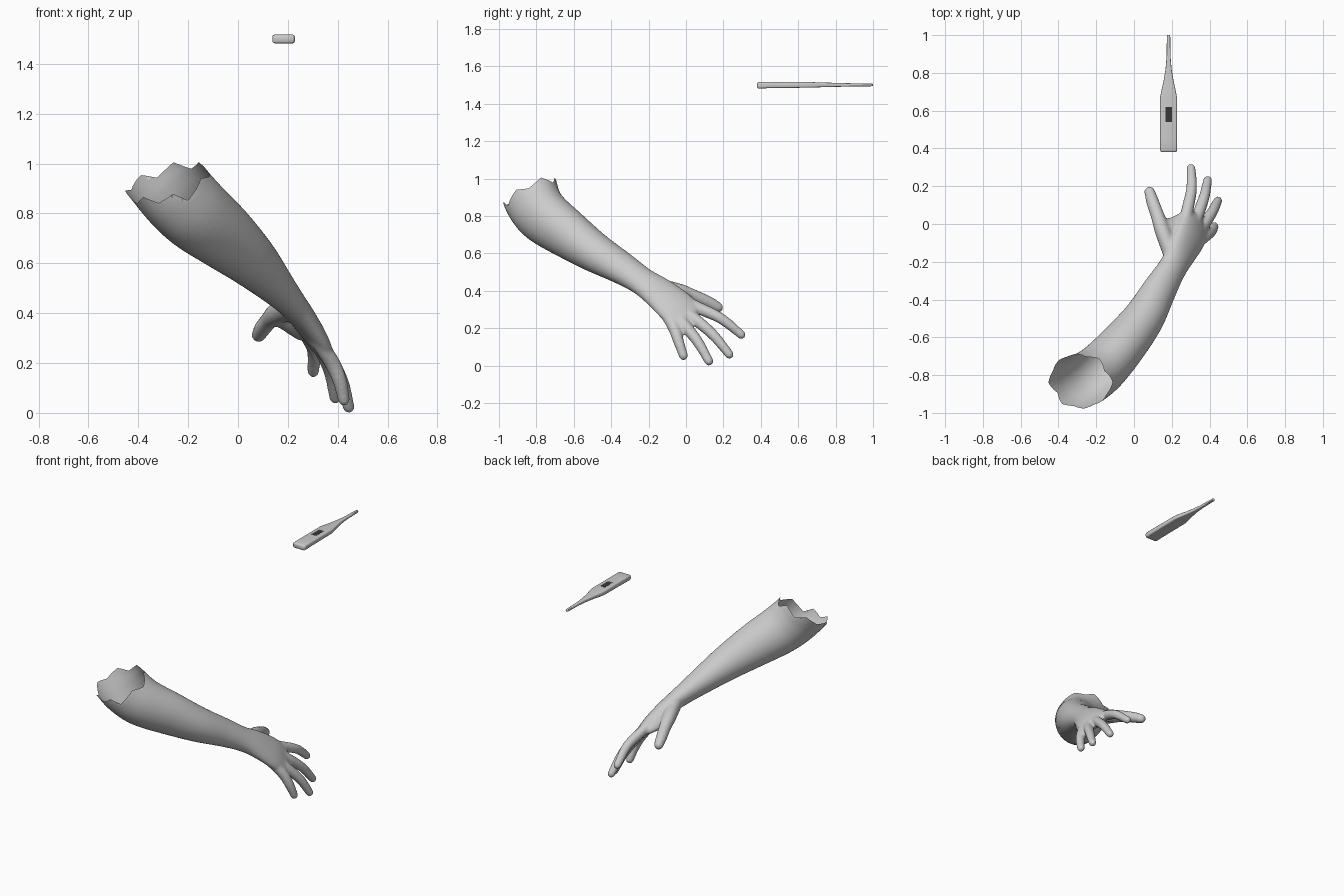
import bpy, bmesh, math
from mathutils import Vector

if "Cube" in bpy.data.objects:
    bpy.data.objects.remove(bpy.data.objects["Cube"])


def material(name, v):
    m = bpy.data.materials.new(name)
    m.diffuse_color = (v, v, v, 1)
    m.use_nodes = True
    m.node_tree.nodes["Principled BSDF"].inputs["Base Color"].default_value = m.diffuse_color
    return m


GREY = material("light grey", 0.6)
DARK = material("dark grey", 0.04)


def new_object(name, bm, mat):
    bmesh.ops.recalc_face_normals(bm, faces=bm.faces)
    me = bpy.data.meshes.new(name)
    bm.to_mesh(me)
    bm.free()
    me.materials.append(mat)
    ob = bpy.data.objects.new(name, me)
    bpy.context.collection.objects.link(ob)
    return ob


def skin_rings(bm, rings):
    """Bridge rings of points and cap both ends."""
    vs = [[bm.verts.new(p) for p in r] for r in rings]
    n = len(vs[0])
    for r, s in zip(vs, vs[1:]):
        for i in range(n):
            j = (i + 1) % n
            bm.faces.new((r[i], r[j], s[j], s[i]))
    bm.faces.new(vs[0][::-1])
    bm.faces.new(vs[-1])


def spline(p, steps):
    """Catmull-Rom through rows of numbers."""
    p = [[2 * a - b for a, b in zip(p[0], p[1])]] + p + [[2 * a - b for a, b in zip(p[-1], p[-2])]]
    out = []
    for k in range(1, len(p) - 2):
        for s in range(steps):
            t = s / steps
            out.append([0.5 * (2 * b + (c - a) * t + (2 * a - 5 * b + 4 * c - d) * t * t
                               + (3 * b - a - 3 * c + d) * t ** 3)
                        for a, b, c, d in zip(*p[k - 1:k + 3])])
    return out + [p[-2]]


def limb(bm, rows, wide0, wide1, steps=5, n=32):
    """Elliptic tube with round ends; rows are x, y, z, half width, half thickness."""
    pts = spline([list(r) for r in rows], steps)
    cen = [Vector(q[:3]) for q in pts]
    rings = []

    def ring(c, d, wide, a, b):
        w = (wide - d * wide.dot(d)).normalized()
        v = d.cross(w)
        rings.append([c + w * a * math.cos(2 * math.pi * i / n) + v * b * math.sin(2 * math.pi * i / n)
                      for i in range(n)])

    last = len(pts) - 1
    for k, q in enumerate(pts):
        d = (cen[min(k + 1, last)] - cen[max(k - 1, 0)]).normalized()
        wide = Vector(wide0).lerp(Vector(wide1), min(1, 1.3 * k / last))
        a, b = q[3:]
        angles = [80, 60, 40, 20, 0] if k == 0 else [0, 20, 40, 60, 80] if k == last else [0]
        for g in angles:
            s = math.sin(math.radians(g)) * b * (-1 if k == 0 else 1)
            f = math.cos(math.radians(g))
            ring(cen[k] + d * s, d, wide, a * f, b * f)
    skin_rings(bm, rings)


# Forearm and palm
ARM = (-0.774, 0.634, 0)
HAND = (-0.466, 0.735, 0.49)
bm = bmesh.new()
limb(bm, [(-0.42, -0.87, 1.10, .15, .16), (-0.30, -0.84, .945, .148, .16), (-0.235, -0.81, .865, .143, .158),
          (-0.165, -0.755, .795, .137, .152),
          (-0.06, -0.64, .71, .125, .135), (.05, -0.5, .613, .11, .108), (.135, -0.35, .525, .094, .081),
          (.2, -0.24, .455, .083, .062), (.25, -0.15, .395, .096, .052), (.30, -0.06, .32, .110, .044),
          (.33, 0, .262, .107, .034)], ARM, HAND)

# Fingers: knuckle, middle joint, tip
FINGERS = [((.283, .075, .305), (.305, .19, .25), (.302, .296, .166)),
           ((.335, .04, .255), (.372, .145, .165), (.39, .232, .06)),
           ((.365, -.01, .22), (.415, .065, .125), (.444, .123, .023)),
           ((.375, -.065, .205), (.408, -.04, .13), (.425, -.013, .052))]
for base, mid, tip in FINGERS:
    root = Vector(base).lerp(Vector((.22, -.2, .43)), 0.4)
    limb(bm, [(*root, .032, .029), (*base, .033, .032), (*mid, .029, .029), (*tip, .024, .024)],
         HAND, HAND, 6, 16)

# Thumb
limb(bm, [(.2, -.16, .42, .05, .045), (.153, -.04, .396, .045, .042), (.126, .04, .372, .036, .037),
          (.098, .12, .338, .034, .034), (.083, .17, .312, .029, .029)], HAND, HAND, 6, 16)
# Web between thumb and index finger
ALONG = (.38, .67, -.6)
limb(bm, [(.15, -.02, .39, .055, .03), (.205, -.015, .362, .055, .03), (.27, .01, .325, .06, .03)],
     ALONG, ALONG, 4, 16)

arm = new_object("arm_and_hand", bm, GREY)
bpy.context.view_layer.objects.active = arm
arm.select_set(True)
remesh = arm.modifiers.new("merge", 'REMESH')
remesh.mode = 'VOXEL'
remesh.voxel_size = 0.008
smooth = arm.modifiers.new("soften", 'SMOOTH')
smooth.factor = 0.5
smooth.iterations = 8
for m in ("merge", "soften"):
    bpy.ops.object.modifier_apply(modifier=m)

# Torn open upper end
AXIS = Vector((.6, .25, -.75))
TEETH = [0, .05, .0, .045, -.01, .03, .0, .03, -.02, .03, -.01, .02, -.035, .03]


def above(p):
    """Height of a point over the ragged rim."""
    u = math.atan2(p.y + .84, p.x + .29) / (2 * math.pi) % 1 * len(TEETH)
    i = int(u) % len(TEETH)
    jag = TEETH[i] + (TEETH[(i + 1) % len(TEETH)] - TEETH[i]) * (u - int(u))
    return p.z - (.908 + .25 * (p.x + .29) + .38 * (p.y + .83) + jag * 0.9)


bm = bmesh.new()
bm.from_mesh(arm.data)
bmesh.ops.delete(bm, geom=[v for v in bm.verts if above(v.co) > 0], context='VERTS')
for v in bm.verts:
    if v.is_boundary:
        for _ in range(4):
            v.co += AXIS * max(-.01, min(.01, above(v.co) * 0.9))
bm.to_mesh(arm.data)
bm.free()
arm.data.shade_smooth()


# Thermometer body: y, half width, bottom, top
def slab_ring(y, w, lo, hi):
    r = min(w, (hi - lo) / 2) * 0.55
    pts = []
    for cx, cz, start in ((w - r, hi - r, 0), (r - w, hi - r, 90), (r - w, lo + r, 180), (w - r, lo + r, 270)):
        for g in (0, 30, 60, 90):
            t = math.radians(start + g)
            pts.append((.183 + cx + r * math.cos(t), y, cz + r * math.sin(t)))
    return pts


bm = bmesh.new()
skin_rings(bm, [slab_ring(*s) for s in [
    (.38, .038, 1.487, 1.511), (.384, .043, 1.483, 1.515), (.392, .045, 1.482, 1.517), (.45, .045, 1.484, 1.517),
    (.55, .045, 1.485, 1.517), (.67, .045, 1.487, 1.516), (.70, .039, 1.488, 1.515), (.76, .026, 1.490, 1.513),
    (.82, .016, 1.491, 1.512), (.88, .011, 1.493, 1.510), (.99, .009, 1.494, 1.508), (1.0, .007, 1.496, 1.507)]])
body = new_object("thermometer_body", bm, GREY)
body.data.shade_smooth()

# Thermometer display
bm = bmesh.new()
bmesh.ops.create_cube(bm, size=1)
for v in bm.verts:
    v.co = Vector((.183 + v.co.x * .034, .58 + v.co.y * .08, 1.516 + v.co.z * .004))
new_object("thermometer_display", bm, DARK)
